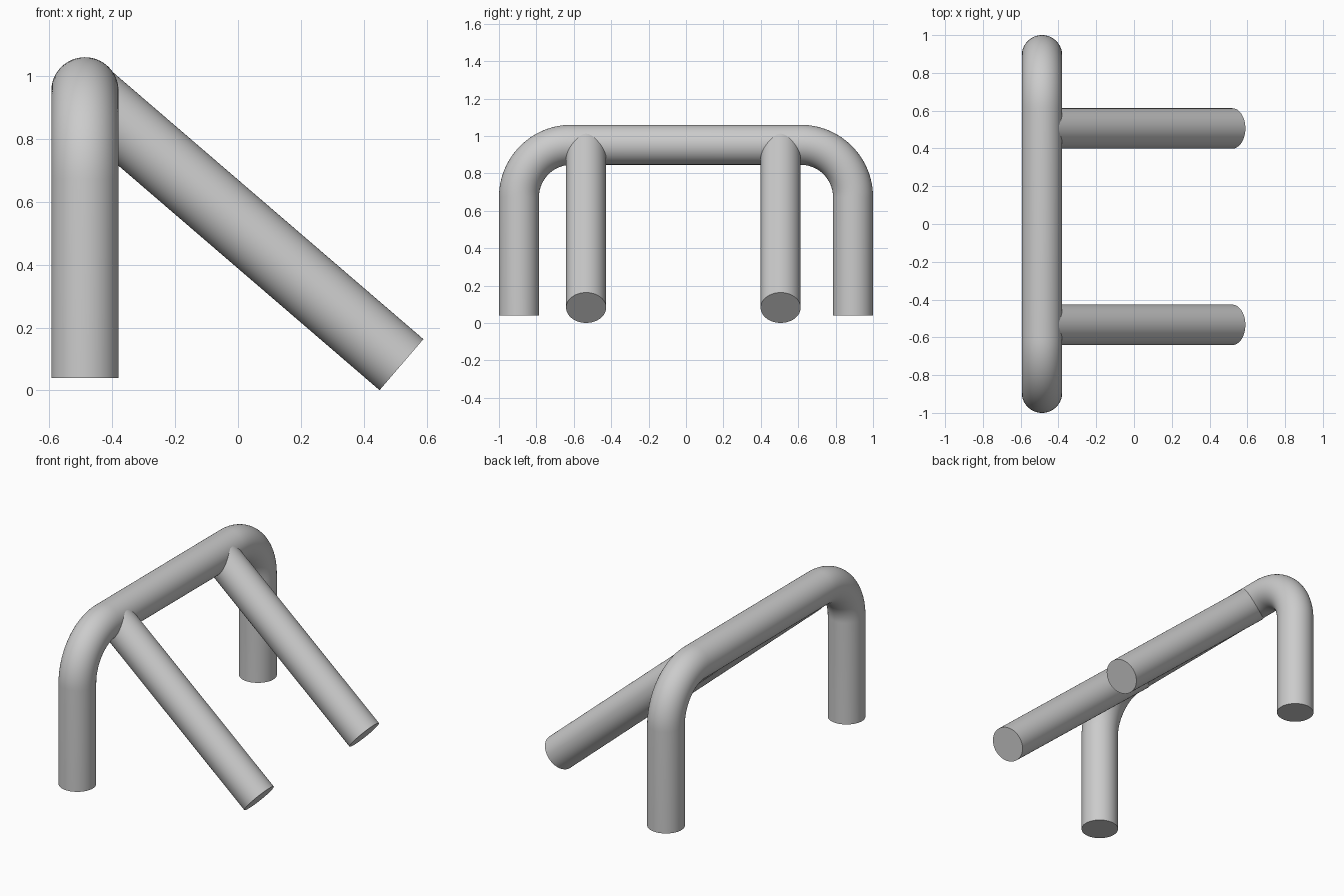
import bpy, bmesh
from math import sin, cos, pi, radians
from mathutils import Vector

if "Cube" in bpy.data.objects:
    bpy.data.objects.remove(bpy.data.objects["Cube"])

R = 0.107      # tube radius
SIDES = 64
RAIL_X, RAIL_Z = -0.487, 0.953


def tube(name, path):
    """Capped round tube swept along a planar path of (point, tangent, side axis)."""
    bm = bmesh.new()
    rings = []
    for p, t, side in path:
        p, t, side = Vector(p), Vector(t).normalized(), Vector(side)
        other = t.cross(side)
        rings.append([bm.verts.new(p + R * (cos(a) * side + sin(a) * other))
                      for a in (2 * pi * i / SIDES for i in range(SIDES))])
    for a, b in zip(rings, rings[1:]):
        for i in range(SIDES):
            j = (i + 1) % SIDES
            bm.faces.new((a[i], a[j], b[j], b[i]))
    bm.faces.new(rings[0][::-1])
    bm.faces.new(rings[-1])
    bmesh.ops.recalc_face_normals(bm, faces=bm.faces)
    mesh = bpy.data.meshes.new(name)
    bm.to_mesh(mesh)
    bm.free()
    ob = bpy.data.objects.new(name, mesh)
    bpy.context.collection.objects.link(ob)
    bpy.ops.object.select_all(action='DESELECT')
    bpy.context.view_layer.objects.active = ob
    ob.select_set(True)
    bpy.ops.object.shade_smooth_by_angle(angle=radians(35))
    return ob


# Hoop: two upright legs joined by rounded bends and a straight top rail
BEND, LEG_Y, STEPS = 0.28, 0.893, 24
X = (1, 0, 0)
path = [((RAIL_X, -LEG_Y, 0.04), (0, 0, 1), X)]
for s in (-1, 1):
    for k in range(STEPS + 1):
        a = pi / 2 * (k if s < 0 else STEPS - k) / STEPS
        y = s * (LEG_Y - BEND + BEND * cos(a))
        z = RAIL_Z - BEND + BEND * sin(a)
        path.append(((RAIL_X, y, z), (0, sin(a), -s * cos(a)), X))
path.append(((RAIL_X, LEG_Y, 0.04), (0, 0, -1), X))
tube("hoop_frame", path)

# Sloping braces running from the rail down to the ground
foot = Vector((0.52, 0, 0.082))
head = Vector((RAIL_X, 0, RAIL_Z - 0.005))
d = (head - foot).normalized()
head -= d * 0.005
for name, y in (("brace_front", -0.534), ("brace_back", 0.506)):
    off = Vector((0, y, 0))
    tube(name, [(foot + off, d, (0, 1, 0)), (head + off, d, (0, 1, 0))])
